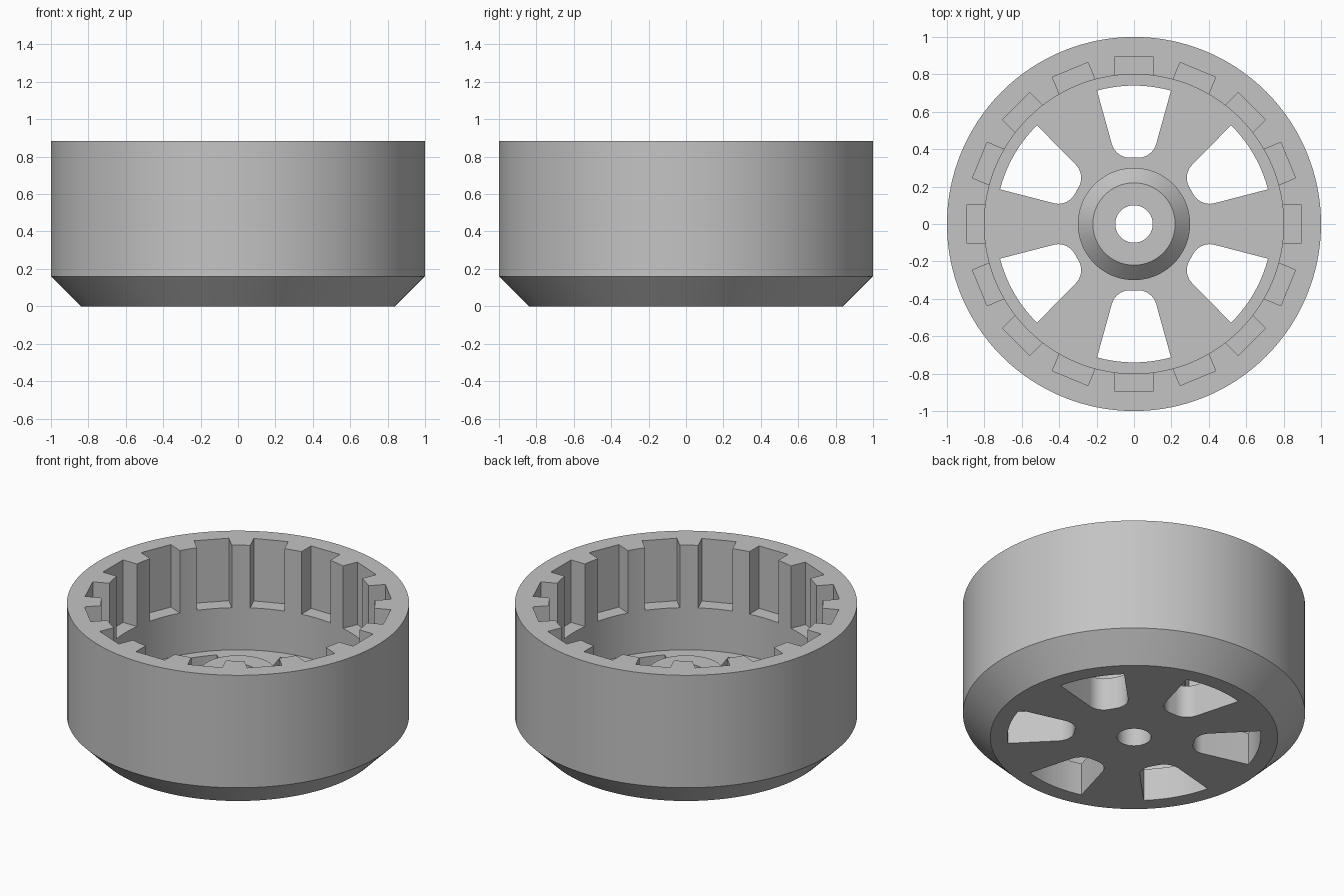
import bpy, bmesh, math
from mathutils import Matrix

if "Cube" in bpy.data.objects:
    bpy.data.objects.remove(bpy.data.objects["Cube"])

SEG = 128
grey = bpy.data.materials.new("plain_grey")
grey.diffuse_color = (0.55, 0.55, 0.55, 1)
grey.use_nodes = True
grey.node_tree.nodes["Principled BSDF"].inputs["Base Color"].default_value = grey.diffuse_color


def make_object(name, bm):
    bmesh.ops.recalc_face_normals(bm, faces=bm.faces)
    mesh = bpy.data.meshes.new(name)
    bm.to_mesh(mesh)
    bm.free()
    mesh.materials.append(grey)
    obj = bpy.data.objects.new(name, mesh)
    bpy.context.collection.objects.link(obj)
    return obj


def lathe(bm, profile):
    """Revolve a closed (radius, z) profile around z."""
    rings = []
    for i in range(SEG):
        a = math.tau * i / SEG
        rings.append([bm.verts.new((r * math.cos(a), r * math.sin(a), z)) for r, z in profile])
    n = len(profile)
    for i in range(SEG):
        p, q = rings[i], rings[(i + 1) % SEG]
        for j in range(n):
            k = (j + 1) % n
            bm.faces.new((p[j], q[j], q[k], p[k]))


def prism(bm, outline, z0, z1, angle):
    """Extrude an outline and turn it around z."""
    rot = Matrix.Rotation(angle, 4, 'Z')
    low = [bm.verts.new((x, y, z0)) for x, y in outline]
    face = bm.faces.new(low)
    res = bmesh.ops.extrude_face_region(bm, geom=[face])
    top = [v for v in res["geom"] if isinstance(v, bmesh.types.BMVert)]
    bmesh.ops.translate(bm, verts=top, vec=(0, 0, z1 - z0))
    bmesh.ops.transform(bm, matrix=rot, verts=low + top)


def polar(r, a):
    return (r * math.cos(a), r * math.sin(a))


def cut(target, cutter):
    mod = target.modifiers.new("cut", 'BOOLEAN')
    mod.operation = 'DIFFERENCE'
    mod.solver = 'EXACT'
    mod.object = cutter
    bpy.context.view_layer.objects.active = target
    bpy.ops.object.modifier_apply(modifier=mod.name)
    bpy.data.objects.remove(cutter, do_unlink=True)


# Cup body: chamfered base, thick wall, floor, chamfered hub with a bore
bm = bmesh.new()
lathe(bm, [(0.10, 0), (0.84, 0), (1.0, 0.16), (1.0, 0.885), (0.80, 0.885),
           (0.80, 0.21), (0.30, 0.21), (0.30, 0.365), (0.22, 0.445), (0.10, 0.445)])
drum = make_object("drum_body", bm)

# Six floor windows: radial sides, arc outside, rounded inner corners
half, r_in, r_out, fil = math.radians(15.5), 0.355, 0.74, 0.10
tilt = half - math.asin(fil / (r_in + fil))
cx, cy = polar(r_in + fil, tilt)
outline = [polar(r_out, -half + 2 * half * i / 10) for i in range(11)]
corner = []
for i in range(11):
    t = (half + math.pi / 2) + (tilt + math.pi / 2 - half) * i / 10
    dx, dy = polar(fil, t)
    corner.append((cx + dx, cy + dy))
outline += corner + [(x, -y) for x, y in reversed(corner)]
bm = bmesh.new()
for k in range(6):
    prism(bm, outline, -0.1, 0.3, math.radians(30 + 60 * k))
cut(drum, make_object("window_cutter", bm))

# Sixteen notches in the upper inner wall
bm = bmesh.new()
for k in range(16):
    prism(bm, [(0.70, -0.103), (0.892, -0.103), (0.892, 0.103), (0.70, 0.103)],
          0.482, 1.0, math.tau * k / 16)
cut(drum, make_object("notch_cutter", bm))

# Smooth round walls, sharp edges
bpy.ops.object.select_all(action='DESELECT')
drum.select_set(True)
bpy.context.view_layer.objects.active = drum
bpy.ops.object.shade_smooth_by_angle(angle=math.radians(25))
